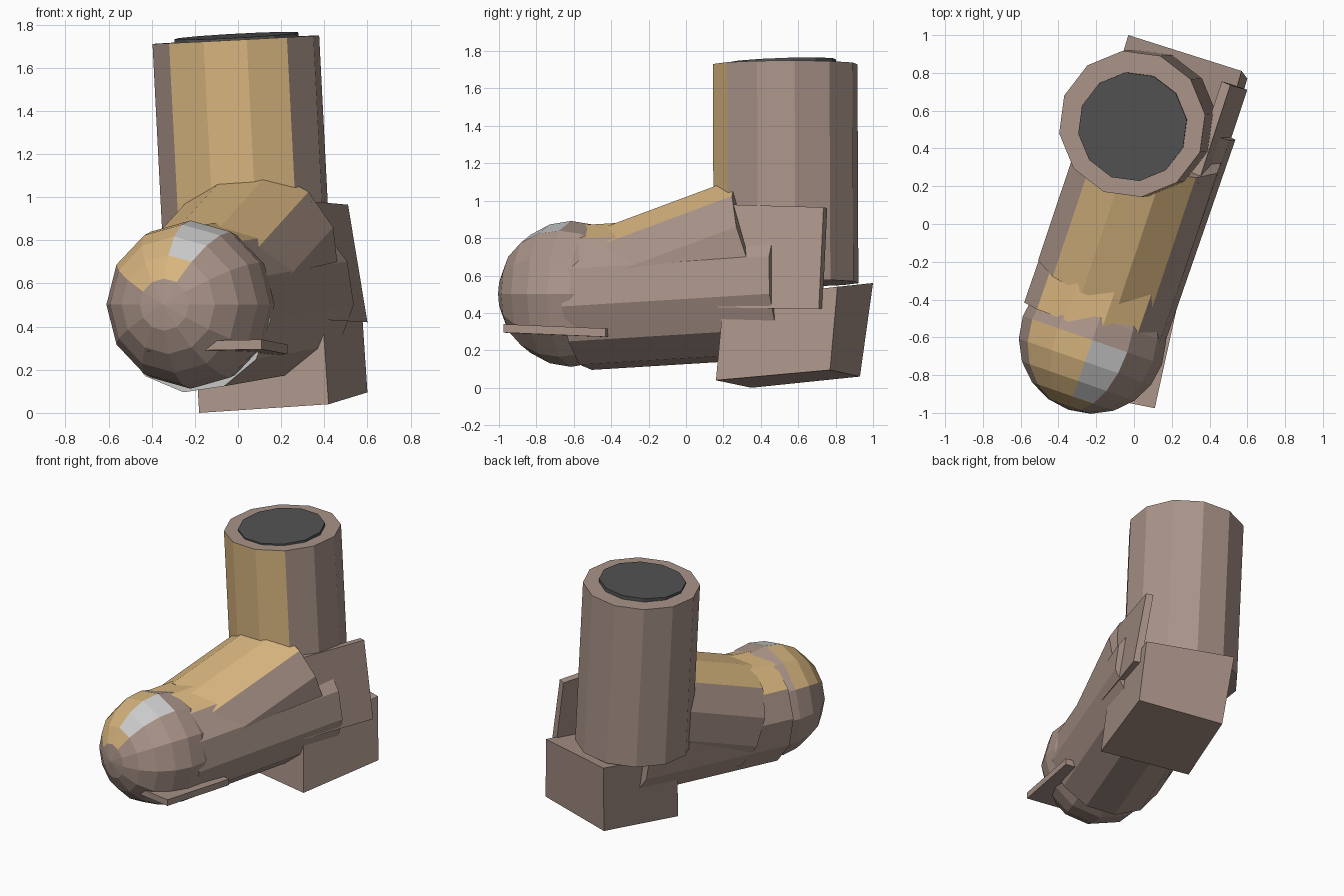
import bpy, bmesh, math
from mathutils import Vector as V

if "Cube" in bpy.data.objects:
    bpy.data.objects.remove(bpy.data.objects["Cube"])


def material(name, rgb):
    m = bpy.data.materials.new(name)
    m.diffuse_color = (*rgb, 1)
    m.use_nodes = True
    m.node_tree.nodes["Principled BSDF"].inputs["Base Color"].default_value = m.diffuse_color
    return m


BROWN = material("brown", (0.40, 0.295, 0.25))
GOLD = material("gold", (0.68, 0.46, 0.21))
PALE = material("pale_grey", (0.55, 0.55, 0.55))
DARK = material("dark_grey", (0.085, 0.085, 0.085))
N = 12
STRIPE = (10, 11, 0)   # the three columns carrying the gold band


def finish(name, bm, mats):
    bmesh.ops.recalc_face_normals(bm, faces=bm.faces[:])
    me = bpy.data.meshes.new(name)
    bm.to_mesh(me)
    bm.free()
    for m in mats:
        me.materials.append(m)
    ob = bpy.data.objects.new(name, me)
    bpy.context.collection.objects.link(ob)
    return ob


def lathe(name, origin, axis, front, profile, phase, mats, pick, cap=0):
    """12-sided rings (distance, radius) along an axis; pick(row, column) gives the material."""
    w = V(axis).normalized()
    f = V(front)
    f = (f - w * f.dot(w)).normalized()
    s = w.cross(f)
    bm = bmesh.new()
    rings = []
    for d, r in profile:
        c = V(origin) + w * d
        if r < 1e-5:
            rings.append([bm.verts.new(c)] * N)
            continue
        angles = [math.radians(phase + 360 / N * i) for i in range(N)]
        rings.append([bm.verts.new(c + (f * math.cos(t) + s * math.sin(t)) * r) for t in angles])
    for j, (a, b) in enumerate(zip(rings, rings[1:])):
        for i in range(N):
            k = (i + 1) % N
            quad = list(dict.fromkeys((a[i], a[k], b[k], b[i])))
            bm.faces.new(quad).material_index = pick(j, i)
    for ring, m in ((rings[0], cap), (rings[-1], 0)):
        if len(set(ring)) == N:
            bm.faces.new(ring).material_index = m
    return finish(name, bm, mats)


def tube(name, p0, p1, r, front, phase, mats, pick, cap=0):
    d = V(p1) - V(p0)
    return lathe(name, p0, d, front, [(0, r), (d.length, r)], phase, mats, pick, cap)


def block(name, bottom, top):
    """Skewed box from two loops of four corners."""
    bm = bmesh.new()
    a = [bm.verts.new(p) for p in bottom]
    b = [bm.verts.new(p) for p in top]
    bm.faces.new(a)
    bm.faces.new(b)
    for i in range(4):
        k = (i + 1) % 4
        bm.faces.new((a[i], a[k], b[k], b[i]))
    return finish(name, bm, [BROWN])


def band(j, i):
    return 1 if i in STRIPE else 0


UP, FRONT = (0, 0, 1), (0, -1, 0)
SKIN = [BROWN, GOLD, PALE]

# Leg shaft and its dark opening
tube("shaft", (0.05, 0.535, 0.56), (-0.01, 0.53, 1.73), 0.39, FRONT, 7.4, SKIN, band)
tube("shaft_opening", (0.0, 0.52, 1.6), (-0.008, 0.515, 1.748), 0.29, FRONT, 7.4,
     [DARK], lambda j, i: 0)

# Foot and raised instep
tube("foot", (-0.215, -0.54, 0.482), (0.17, 0.57, 0.55), 0.39, UP, 7, SKIN, band, cap=2)
tube("instep", (-0.14, -0.28, 0.505), (0.095, 0.42, 0.765), 0.39, UP, 15, SKIN, band)


# Rounded toe, pole facing forward
def toe_colour(j, i):
    if i == 0 and 2 <= j <= 4:
        return 2
    return 1 if i in STRIPE and 1 <= j <= 4 else 0


R = 0.39
dome = [(-R * math.cos(math.pi * j / 10), R * math.sin(math.pi * j / 10)) for j in range(11)]
lathe("toe", (-0.22, -0.615, 0.502), (0.33, 0.95, 0), UP, dome, 0, SKIN, toe_colour)

# Heel block
block("heel",
      [(-0.18, 0.35, 0), (0.42, 0.16, 0.04), (0.60, 0.77, 0.095), (0.015, 0.93, 0.06)],
      [(-0.21, 0.40, 0.48), (0.39, 0.20, 0.47), (0.57, 0.81, 0.54), (-0.03, 1.0, 0.56)])

# Ankle plate on the outer side
block("ankle_plate",
      [(0.37, 0.19, 0.435), (0.42, 0.17, 0.43), (0.60, 0.71, 0.42), (0.55, 0.73, 0.425)],
      [(0.29, 0.235, 0.975), (0.34, 0.215, 0.98), (0.51, 0.735, 0.965), (0.465, 0.755, 0.96)])

# Thin plate under the toe
sole = [(-0.42, -0.87), (0.11, -0.975), (0.23, -0.43), (-0.30, -0.33)]
heights = (0.285, 0.295, 0.272, 0.265)
block("sole_plate", [(x, y, z) for (x, y), z in zip(sole, heights)],
      [(x, y, z + 0.045) for (x, y), z in zip(sole, heights)])
